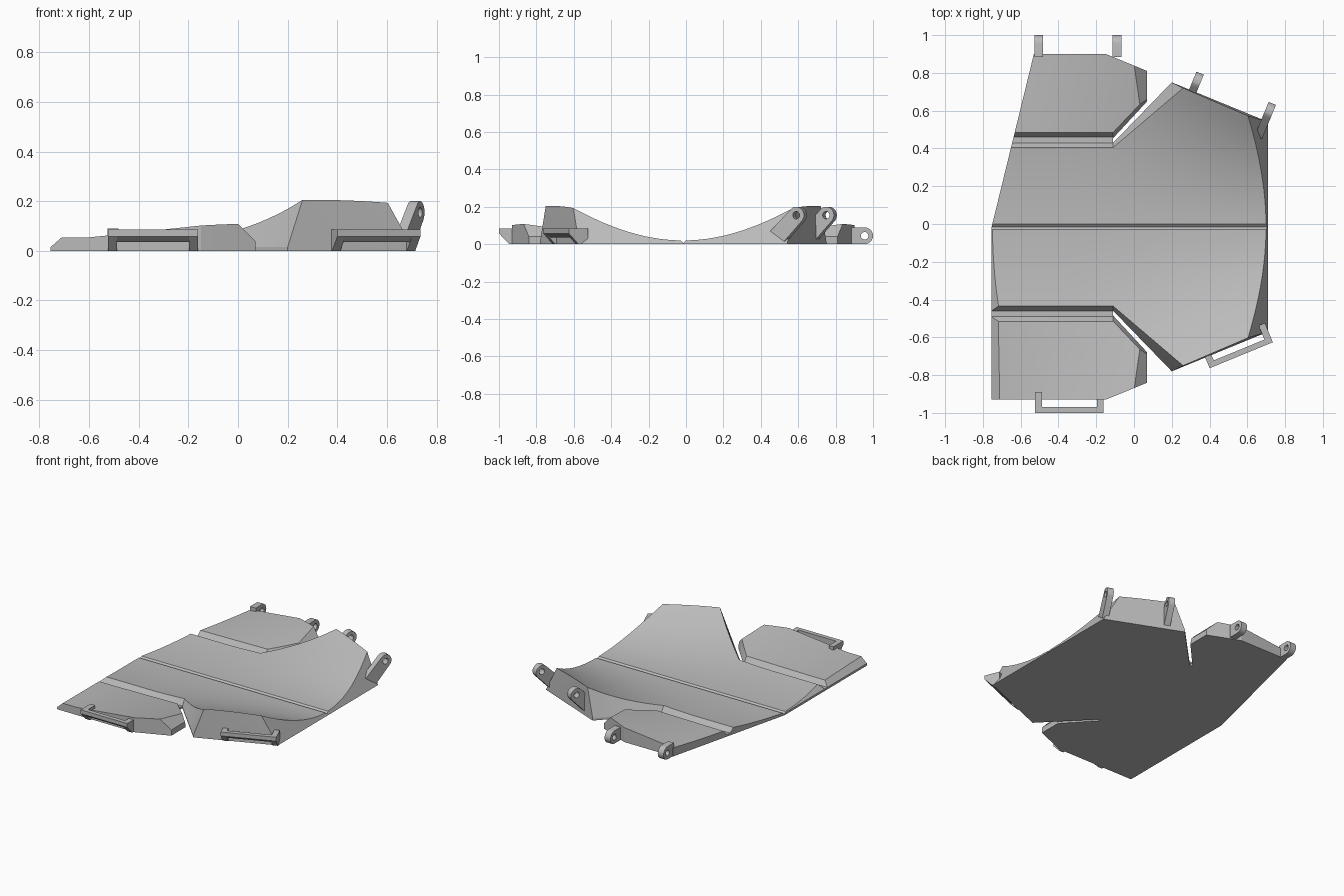
import bpy, bmesh, math
from mathutils import Vector, Matrix

if "Cube" in bpy.data.objects:
    bpy.data.objects.remove(bpy.data.objects["Cube"], do_unlink=True)

GREY = (0.5, 0.5, 0.5, 1)
grey = bpy.data.materials.new("plain_grey")
grey.use_nodes = True
grey.diffuse_color = GREY
grey.node_tree.nodes["Principled BSDF"].inputs["Base Color"].default_value = GREY

MID = -0.015          # y of the centre groove
FLOOR = 0.015         # height of the groove floors
LEFT, RIGHT = -0.755, 0.75


def finish(obj):
    bpy.ops.object.select_all(action='DESELECT')
    obj.select_set(True)
    bpy.context.view_layer.objects.active = obj
    if obj.type == 'CURVE':
        bpy.ops.object.convert(target='MESH')
        obj = bpy.context.object
    obj.data.materials.clear()
    obj.data.materials.append(grey)
    bpy.ops.object.shade_smooth_by_angle(angle=math.radians(15))


def rail(points, steps=8):
    """Subdivide a plan polyline of (x, v) points."""
    pts = [Vector(p) for p in points]
    out = [a.lerp(b, i / steps) for a, b in zip(pts, pts[1:]) for i in range(steps)]
    return out + [pts[-1]]


def panel(name, side, in_low, in_top, out_top, out_low, height, planes, rows=14):
    """Solid with a curved top between four plan rails, trimmed by planes."""
    bm = bmesh.new()
    sections = []
    for il, it, ot, ol in zip(*map(rail, (in_low, in_top, out_top, out_low))):
        ring = [(il.x, il.y, 0), (il.x, il.y, FLOOR * 0.5)]
        for i in range(rows + 1):
            p = it.lerp(ot, i / rows)
            ring.append((p.x, p.y, height(p.x, p.y)))
        ring += [(ol.x, ol.y, FLOOR), (ol.x, ol.y, 0)]
        sections.append([bm.verts.new((x, MID + side * v, z)) for x, v, z in ring])
    for a, b in zip(sections, sections[1:]):
        for i in range(len(a)):
            j = (i + 1) % len(a)
            bm.faces.new((a[i], a[j], b[j], b[i]))
    bm.faces.new(sections[0])
    bm.faces.new(sections[-1])
    for co, no in planes:
        bmesh.ops.bisect_plane(bm, geom=bm.verts[:] + bm.edges[:] + bm.faces[:],
                               plane_co=co, plane_no=no, clear_outer=True, dist=1e-5)
        bmesh.ops.holes_fill(bm, edges=[e for e in bm.edges if e.is_boundary], sides=0)
    bmesh.ops.remove_doubles(bm, verts=bm.verts[:], dist=1e-5)
    bmesh.ops.recalc_face_normals(bm, faces=bm.faces[:])
    mesh = bpy.data.meshes.new(name)
    bm.to_mesh(mesh)
    bm.free()
    obj = bpy.data.objects.new(name, mesh)
    bpy.context.collection.objects.link(obj)
    finish(obj)


def plate(name, outline, width, origin, outward, hole=None):
    """Extrude an (outward, up) outline sideways, with an optional round hole."""
    cu = bpy.data.curves.new(name, 'CURVE')
    cu.dimensions, cu.fill_mode, cu.extrude = '2D', 'BOTH', width / 2
    loops = [outline]
    if hole:
        loops.append(arc(hole[0], hole[1], hole[2], 0, 345, 24))
    for loop in loops:
        sp = cu.splines.new('POLY')
        sp.points.add(len(loop) - 1)
        for p, (d, z) in zip(sp.points, loop):
            p.co = (d, z, 0, 1)
        sp.use_cyclic_u = True
    obj = bpy.data.objects.new(name, cu)
    n, up = Vector(outward).normalized(), Vector((0, 0, 1))
    m = Matrix((n, up, n.cross(up))).transposed().to_4x4()
    m.translation = origin
    obj.matrix_world = m
    bpy.context.collection.objects.link(obj)
    finish(obj)


def arc(d, z, r, start, end, n):
    angles = [math.radians(start + (end - start) * i / (n - 1)) for i in range(n)]
    return [(d + r * math.cos(a), z + r * math.sin(a)) for a in angles]


def main_height(x, v):
    # trough that steepens towards the right end
    bend = 0.16 + 0.34 * max(0, (x + 0.35) / 0.95) ** 1.4
    return 0.02 + bend * v * v


def wing_height(x, v):
    t = (v - 0.5) / 0.37
    rise = max(0, (x + 0.6) / 0.6)
    return 0.047 + 0.006 * t + rise * (0.008 + 0.05 * t)


# Main panels, wings and groove floors, one set on each side of the centre
end_slope = ((0.71, 0, 0), (0.2, 0, 0.11))
wing_slope = ((0.07, 0, 0.04), (0.07, 0, 0.07))
left_trim = {-1: ((LEFT, 0, FLOOR), (-0.035, 0, 0.04)),
             1: ((LEFT, -0.02, 0), (-0.92, 0.225, 0))}
for side, tag in ((-1, "front"), (1, "back")):
    trim = left_trim[side]
    stops = (LEFT, -0.11, 0.2, RIGHT)
    panel("main_panel_" + tag, side,
          [(x, 0) for x in stops], [(x, 0.015) for x in stops],
          [(LEFT, 0.42), (-0.11, 0.42), (0.26, 0.735), (RIGHT, 0.525)],
          [(LEFT, 0.445), (-0.11, 0.445), (0.2, 0.765), (RIGHT, 0.539)],
          main_height, [trim, end_slope])
    outer = [(LEFT, 0.915), (-0.15, 0.915), (-0.11, 0.899), (0.07, 0.825)]
    panel("side_wing_" + tag, side,
          [(LEFT, 0.47), (-0.15, 0.47), (-0.11, 0.47), (0.07, 0.665)],
          [(LEFT, 0.5), (-0.15, 0.5), (-0.11, 0.5), (0.07, 0.69)],
          outer, outer, wing_height, [trim, wing_slope])
    inner, far = [(LEFT, 0.44), (-0.11, 0.44)], [(LEFT, 0.475), (-0.11, 0.475)]
    panel("groove_floor_" + tag, side, inner, inner, far, far,
          lambda x, v: FLOOR, [trim], rows=1)

# Brackets on the front edges: two legs joined by a bar
LEG = [(-0.04, 0), (0.015, 0), (0.07, 0.058), (0.07, 0.085), (-0.04, 0.085)]
BAR = [(0.04, 0.035), (0.07, 0.058), (0.07, 0.085), (0.04, 0.085)]
for tag, origin, outward in (("wing", (-0.342, -0.93, 0), (0, -1, 0)),
                             ("main", (0.541, -0.63, 0), (0.38, -0.925, 0))):
    o, n = Vector(origin), Vector(outward).normalized()
    along = n.cross(Vector((0, 0, 1)))
    plate(tag + "_bracket_bar", BAR, 0.36, o, n)
    for k, s in enumerate((-1, 1)):
        plate(f"{tag}_bracket_leg_{k + 1}", LEG, 0.036, o + along * s * 0.163, n)

# Hinge lugs on the back edges
low_lug = arc(0, 0.045, 0.045, -90, 90, 13) + [(-0.07, 0.09), (-0.07, 0)]
high_lug = arc(0, 0.155, 0.045, -40, 140, 13) + [(-0.15, 0.07), (-0.07, 0.015)]
for k, x in enumerate((-0.503, -0.09)):
    plate(f"wing_lug_{k + 1}", low_lug, 0.045, (x, 0.955, 0), (0, 1, 0), (0, 0.045, 0.02))
for k, (x, y) in enumerate(((0.333, 0.757), (0.715, 0.597))):
    plate(f"main_lug_{k + 1}", high_lug, 0.042, (x, y, 0), (0.38, 0.925, 0), (0, 0.155, 0.02))
